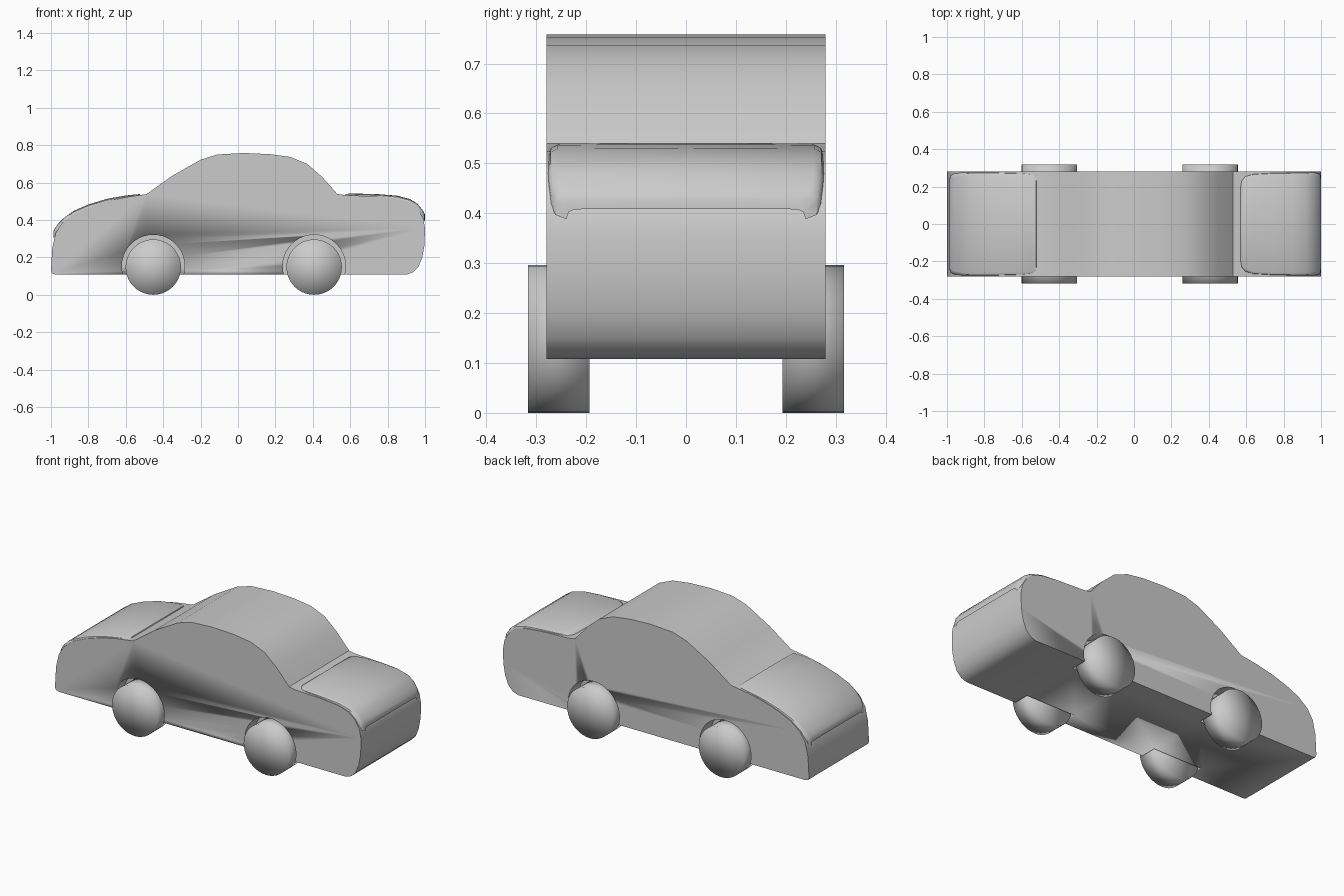
import bpy, bmesh, math

if "Cube" in bpy.data.objects:
    bpy.data.objects.remove(bpy.data.objects["Cube"])

HALF_WIDTH = 0.28
AXLES = {"rear": -0.453, "front": 0.407}


def finish(name, bm, angle=35):
    bmesh.ops.recalc_face_normals(bm, faces=bm.faces)
    mesh = bpy.data.meshes.new(name)
    bm.to_mesh(mesh)
    bm.free()
    obj = bpy.data.objects.new(name, mesh)
    bpy.context.collection.objects.link(obj)
    bpy.ops.object.select_all(action='DESELECT')
    bpy.context.view_layer.objects.active = obj
    obj.select_set(True)
    bpy.ops.object.shade_smooth_by_angle(angle=math.radians(angle))
    return obj


def extruded(name, profile, y0, y1):
    bm = bmesh.new()
    face = bm.faces.new([bm.verts.new((x, y0, z)) for x, z in profile])
    ext = bmesh.ops.extrude_face_region(bm, geom=[face])
    verts = [g for g in ext["geom"] if isinstance(g, bmesh.types.BMVert)]
    bmesh.ops.translate(bm, verts=verts, vec=(0, y1 - y0, 0))
    return finish(name, bm)


def circle(x, z, r, n=40):
    return [(x + r * math.cos(2 * math.pi * i / n),
             z + r * math.sin(2 * math.pi * i / n)) for i in range(n)]


# Body: side profile extruded across the width
profile = [
    (-1.0, 0.13), (-0.995, 0.115), (-0.975, 0.108), (0.90, 0.108),
    (0.935, 0.12), (0.965, 0.15), (0.985, 0.20), (0.998, 0.27),
    (0.999, 0.36), (0.99, 0.41), (0.96, 0.46), (0.92, 0.495),
    (0.85, 0.515), (0.75, 0.525), (0.57, 0.533), (0.53, 0.54),
    (0.45, 0.63), (0.37, 0.70), (0.28, 0.737), (0.17, 0.752),
    (0.03, 0.758), (-0.11, 0.75), (-0.20, 0.722), (-0.35, 0.637),
    (-0.49, 0.538), (-0.60, 0.522), (-0.70, 0.50), (-0.80, 0.468),
    (-0.88, 0.432), (-0.94, 0.385), (-0.975, 0.33), (-0.993, 0.25)]
body = extruded("body", profile, -HALF_WIDTH, HALF_WIDTH)

# Wheel arches cut into each side of the body
for end, x in AXLES.items():
    for side in (-1, 1):
        cutter = extruded("arch_cutter", circle(x, 0.153, 0.168),
                          side * 0.185, side * 0.4)
        cutter.hide_render = True
        mod = body.modifiers.new("arch", 'BOOLEAN')
        mod.operation = 'DIFFERENCE'
        mod.solver = 'EXACT'
        mod.object = cutter
        bpy.context.view_layer.objects.active = body
        bpy.ops.object.modifier_apply(modifier=mod.name)
        bpy.data.objects.remove(cutter)

# Wheels
for end, x in AXLES.items():
    for side, label in ((-1, "right"), (1, "left")):
        bpy.ops.mesh.primitive_cylinder_add(
            vertices=40, radius=0.148, depth=0.124, end_fill_type='TRIFAN',
            location=(x, side * 0.255, 0.148), rotation=(math.pi / 2, 0, 0))
        wheel = bpy.context.object
        wheel.name = f"{end}_{label}_wheel"
        bpy.ops.object.shade_smooth()


# Lids: rows of (x, z, half width) with rounded long edges and thickness
def lid(name, rows):
    bm = bmesh.new()
    across = [(-1, -0.02), (-0.98, -0.006), (-0.93, 0), (0, 0.001),
              (0.93, 0), (0.98, -0.006), (1, -0.02)]
    grid = [[bm.verts.new((x, w * f, z + dz)) for f, dz in across]
            for x, z, w in rows]
    for a, b in zip(grid, grid[1:]):
        for i in range(len(across) - 1):
            face = bm.faces.new((a[i], a[i + 1], b[i + 1], b[i]))
            face.normal_update()
            if face.normal.z < 0:
                face.normal_flip()
    top = bm.faces[:]
    ext = bmesh.ops.extrude_face_region(bm, geom=top, use_keep_orig=True)
    verts = [g for g in ext["geom"] if isinstance(g, bmesh.types.BMVert)]
    bmesh.ops.translate(bm, verts=verts, vec=(0, 0, -0.02))
    return finish(name, bm, 40)


lid("right_lid", [
    (0.567, 0.530, 0.20), (0.575, 0.538, 0.235), (0.595, 0.540, 0.258),
    (0.64, 0.540, 0.270), (0.75, 0.537, 0.276), (0.85, 0.529, 0.277),
    (0.92, 0.511, 0.277), (0.96, 0.485, 0.275), (0.985, 0.455, 0.270),
    (0.996, 0.437, 0.262), (1.0, 0.428, 0.24)])
lid("left_lid", [
    (-0.52, 0.530, 0.24), (-0.525, 0.537, 0.258), (-0.545, 0.536, 0.270),
    (-0.60, 0.530, 0.275), (-0.70, 0.512, 0.277), (-0.80, 0.482, 0.277),
    (-0.88, 0.447, 0.277), (-0.93, 0.410, 0.275), (-0.965, 0.375, 0.268),
    (-0.98, 0.352, 0.258), (-0.987, 0.340, 0.24)])
